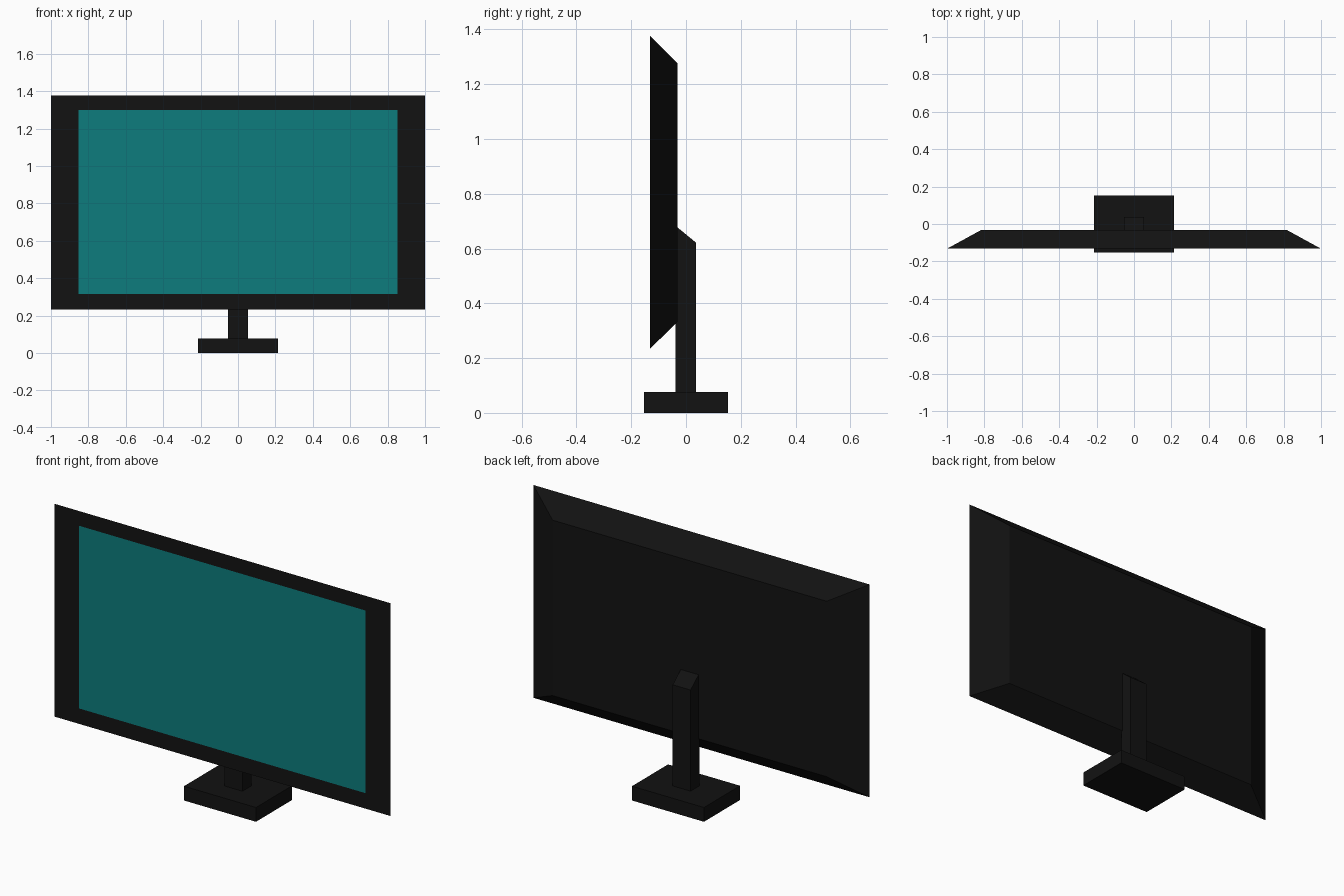
import bpy
import bmesh

if "Cube" in bpy.data.objects:
    bpy.data.objects.remove(bpy.data.objects["Cube"])


def material(name, color):
    mat = bpy.data.materials.new(name)
    mat.diffuse_color = color
    mat.use_nodes = True
    mat.node_tree.nodes["Principled BSDF"].inputs["Base Color"].default_value = mat.diffuse_color
    return mat


black = material("black_plastic", (0.006, 0.006, 0.006, 1))
teal = material("teal_screen", (0.004, 0.2, 0.205, 1))


def finish(name, bm, mat):
    bmesh.ops.recalc_face_normals(bm, faces=bm.faces)
    mesh = bpy.data.meshes.new(name)
    bm.to_mesh(mesh)
    bm.free()
    mesh.materials.append(mat)
    obj = bpy.data.objects.new(name, mesh)
    bpy.context.collection.objects.link(obj)
    return obj


def rect(bm, half_x, y, z0, z1):
    """Four vertices of an upright rectangle, centred on x = 0."""
    corners = [(-half_x, z0), (half_x, z0), (half_x, z1), (-half_x, z1)]
    return [bm.verts.new((x, y, z)) for x, z in corners]


def bridge(bm, a, b):
    for i in range(4):
        j = (i + 1) % 4
        bm.faces.new((a[i], a[j], b[j], b[i]))


def extrude_profile(name, half_x, profile, mat):
    """Solid from a (y, z) side profile, spanning the given width."""
    bm = bmesh.new()
    face = bm.faces.new([bm.verts.new((-half_x, y, z)) for y, z in profile])
    ext = bmesh.ops.extrude_face_region(bm, geom=[face], use_keep_orig=True)
    moved = [v for v in ext["geom"] if isinstance(v, bmesh.types.BMVert)]
    bmesh.ops.translate(bm, verts=moved, vec=(2 * half_x, 0, 0))
    return finish(name, bm, mat)


FRONT, BACK = -0.132, -0.031
SCREEN = (0.852, FRONT, 0.316, 1.298)

# Housing: flat bezel ring in front, chamfered sides, flat back
bm = bmesh.new()
opening = rect(bm, *SCREEN)
rim = rect(bm, 1.0, FRONT, 0.233, 1.377)
back = rect(bm, 0.815, BACK, 0.333, 1.276)
bridge(bm, opening, rim)
bridge(bm, rim, back)
bm.faces.new(back)
bmesh.ops.recalc_face_normals(bm, faces=bm.faces)
finish("monitor_housing", bm, black)

# Screen: flush panel filling the bezel opening, facing -y
bm = bmesh.new()
bm.faces.new(rect(bm, *SCREEN))
mesh_screen = bpy.data.meshes.new("screen")
bm.to_mesh(mesh_screen)
bm.free()
mesh_screen.materials.append(teal)
bpy.context.collection.objects.link(bpy.data.objects.new("screen", mesh_screen))

# Stand neck with sloped top, and the base slab
extrude_profile("stand_neck", 0.053,
                [(-0.038, 0.077), (0.037, 0.077), (0.037, 0.621),
                 (-0.031, 0.677), (-0.038, 0.677)], black)
extrude_profile("stand_base", 0.214,
                [(-0.153, 0), (0.153, 0), (0.153, 0.077), (-0.153, 0.077)], black)
